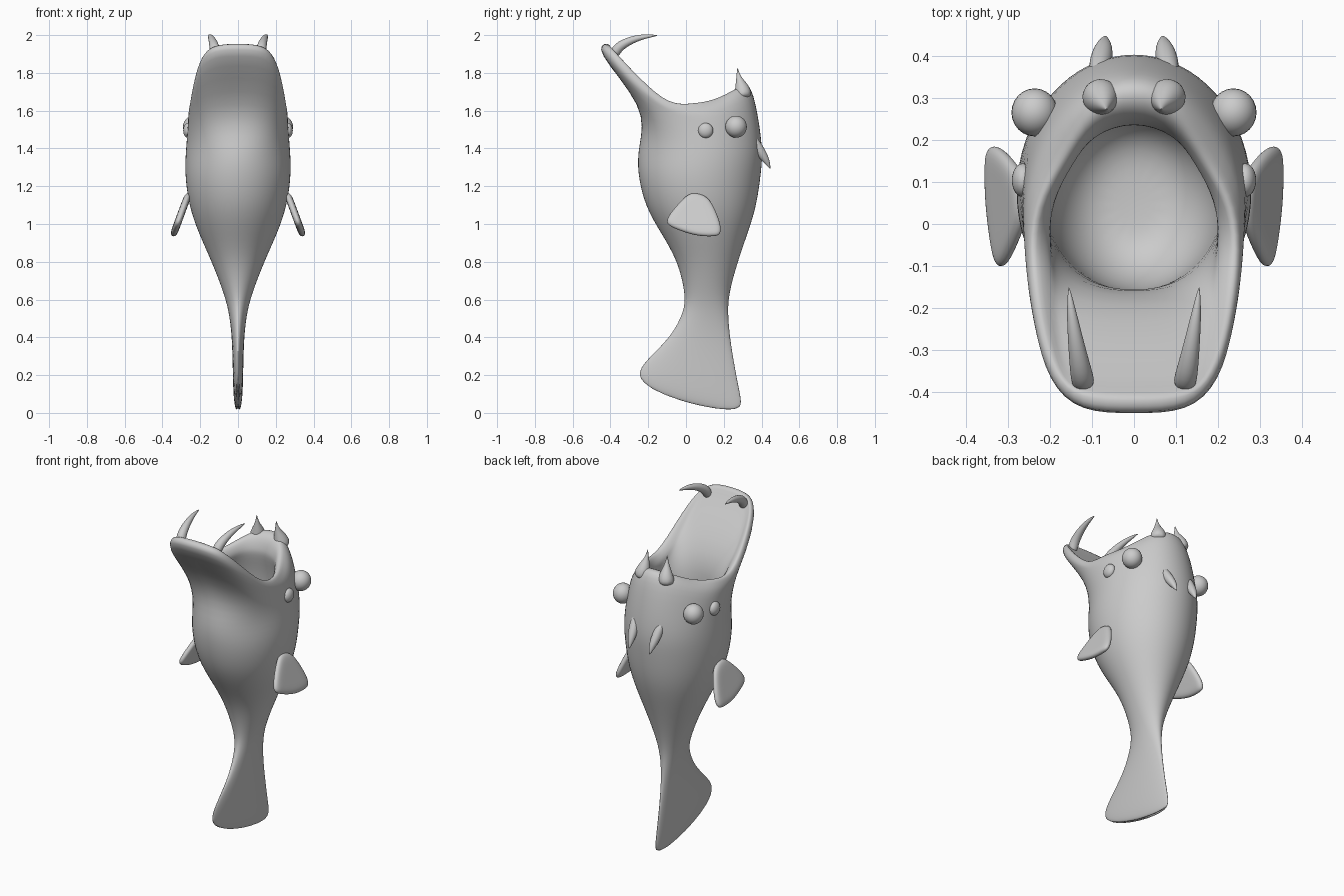
import bpy, bmesh
from math import sin, cos, pi
from mathutils import Vector as V

if "Cube" in bpy.data.objects:
    bpy.data.objects.remove(bpy.data.objects["Cube"])


def loft(name, rings, levels=2, mirror=False, fit=True):
    """Closed skin through a stack of equal-length rings, smoothed by subdivision."""
    n, m = len(rings[0]), len(rings)
    if fit:  # push the cage outward so the smoothed surface passes through the rings
        src = [[V(p) for p in r] for r in rings]
        cage = [[p.copy() for p in r] for r in src]
        for _ in range(2):
            a = [[(r[j - 1] + 4 * r[j] + r[(j + 1) % n]) / 6 for j in range(n)] for r in cage]
            b = [[(a[i - 1][j] + 4 * a[i][j] + a[i + 1][j]) / 6 if 0 < i < m - 1 else a[i][j]
                  for j in range(n)] for i in range(m)]
            cage = [[cage[i][j] + src[i][j] - b[i][j] for j in range(n)] for i in range(m)]
        rings = cage
    bm = bmesh.new()
    vs = [[bm.verts.new(p) for p in r] for r in rings]
    for i in range(m - 1):
        for j in range(n):
            k = (j + 1) % n
            bm.faces.new((vs[i][j], vs[i][k], vs[i + 1][k], vs[i + 1][j]))
    bm.faces.new(vs[0][::-1])
    bm.faces.new(vs[-1])
    bmesh.ops.recalc_face_normals(bm, faces=bm.faces[:])
    for f in bm.faces:
        f.smooth = True
    me = bpy.data.meshes.new(name)
    bm.to_mesh(me)
    bm.free()
    ob = bpy.data.objects.new(name, me)
    bpy.context.collection.objects.link(ob)
    if mirror:
        ob.modifiers.new("mirror", 'MIRROR')
    s = ob.modifiers.new("smooth", 'SUBSURF')
    s.levels = s.render_levels = levels
    return ob


def oval(yf, zf, yb, zb, w, sag=0):
    """Horizontal or tilted oval from its front point, back point and half width."""
    ring = []
    for k in range(16):
        t = k * pi / 8
        f = (1 - cos(t)) / 2
        ring.append((w * sin(t), yf + (yb - yf) * f, zf + (zb - zf) * f - sag * abs(sin(t))))
    return ring


def full(half):
    """Complete a half ring (front to back) by mirroring in x."""
    return half + [(-x, y, z) for x, y, z in half[-2:0:-1]]


def spike(name, pts, radii):
    """Curved tapering spike, mirrored to both sides."""
    pts = [V(p) for p in pts]
    rings = []
    for i, (p, r) in enumerate(zip(pts, radii)):
        d = (pts[min(i + 1, len(pts) - 1)] - pts[max(i - 1, 0)]).normalized()
        u = d.cross(V((1, 0, 0))).normalized()
        w = d.cross(u)
        rings.append([p + r * (cos(k * pi / 4) * u + sin(k * pi / 4) * w) for k in range(8)])
    return loft(name, rings, 2, True)


# Body: tail fin up to the head
body = [oval(*r) for r in [
    (-.19, .125, .25, .015, .012, .03), (-.245, .2, .29, .045, .022, .03),
    (-.2, .285, .275, .15, .027, .02), (-.09, .4, .24, .35, .032),
    (-.02, .53, .225, .5, .047), (-.01, .64, .23, .63, .077),
    (-.05, .8, .275, .8, .14), (-.13, .95, .325, .95, .205),
    (-.21, 1.1, .37, 1.1, .255), (-.25, 1.27, .395, 1.27, .278),
    (-.25, 1.42, .40, 1.42, .273)]]
# Head, outer lip and rim of the gaping jaw
outer = [
    [(0, -.25, 1.63), (.11, -.245, 1.62), (.2, -.2, 1.6), (.245, -.11, 1.57), (.262, 0, 1.55),
     (.255, .12, 1.56), (.2, .24, 1.6), (.11, .335, 1.63), (0, .365, 1.64)],
    [(0, -.445, 1.89), (.12, -.435, 1.885), (.2, -.36, 1.82), (.238, -.23, 1.71), (.256, -.09, 1.615),
     (.25, .05, 1.61), (.19, .18, 1.645), (.1, .29, 1.71), (0, .325, 1.73)],
    [(0, -.41, 1.95), (.12, -.4, 1.935), (.185, -.345, 1.88), (.222, -.23, 1.765), (.24, -.09, 1.65),
     (.225, .04, 1.645), (.165, .145, 1.66), (.095, .24, 1.7), (0, .265, 1.715)]]
# Inside of the jaw
inner = [
    [(0, -.37, 1.89), (.12, -.365, 1.885), (.165, -.32, 1.83), (.19, -.2, 1.7), (.205, -.06, 1.61),
     (.19, .05, 1.59), (.145, .14, 1.61), (.09, .21, 1.64), (0, .24, 1.65)],
    [(0, -.185, 1.65), (.1, -.18, 1.645), (.16, -.15, 1.62), (.19, -.08, 1.57), (.2, 0, 1.54),
     (.19, .08, 1.54), (.15, .16, 1.56), (.09, .215, 1.58), (0, .24, 1.59)]]
# Throat cavity
throat = [oval(*r) for r in [
    (-.16, 1.42, .27, 1.42, .21), (-.15, 1.2, .26, 1.2, .19),
    (-.08, 1.08, .2, 1.08, .12), (0, 1.05, .1, 1.05, .04)]]
loft("fish_body", body + [full(h) for h in outer + inner] + throat)

# Side fins: thin rounded plates flaring outward
outline = [(-.1, 1.01), (-.07, 1.07), (0, 1.145), (.05, 1.16), (.11, 1.14), (.15, 1.08),
           (.18, 1.0), (.178, .95), (.14, .937), (.05, .942), (-.05, .975)]
fin = []
for s, off in ((.5, -.018), (.88, -.015), (1, 0), (.88, .015), (.5, .018)):
    ring = []
    for y, z in outline:
        y, z = .05 + (y - .05) * s, 1.04 + (z - 1.04) * s
        ring.append((.262 + (1.16 - z) * .37 + off, y, z + off * .35))
    fin.append(ring)
loft("side_fin", fin, 2, True)

# Jaw tusks, upper lip horns and the small spikes on the back of the head
spike("jaw_tusk", [(.118, -.385, 1.885), (.125, -.355, 1.935), (.137, -.285, 1.974),
                   (.148, -.21, 1.993), (.155, -.147, 1.998)], [.027, .026, .019, .011, .001])
spike("lip_horn", [(.085, .305, 1.66), (.075, .297, 1.72), (.068, .28, 1.775), (.065, .272, 1.83)],
      [.05, .038, .014, .001])
spike("head_spike", [(.088, .345, 1.47), (.078, .39, 1.39), (.071, .425, 1.335), (.068, .447, 1.29)],
      [.02, .026, .017, .001])

# Two pairs of eyes
for name, loc, size in (("large_eye", (.236, .265, 1.515), (.055, .057, .058)),
                        ("small_eye", (.264, .104, 1.495), (.026, .04, .04))):
    for side in (-1, 1):
        bpy.ops.mesh.primitive_uv_sphere_add(segments=24, ring_count=14, radius=1,
                                             location=(side * loc[0], loc[1], loc[2]))
        eye = bpy.context.object
        eye.name = name
        eye.scale = size
        bpy.ops.object.shade_smooth()
